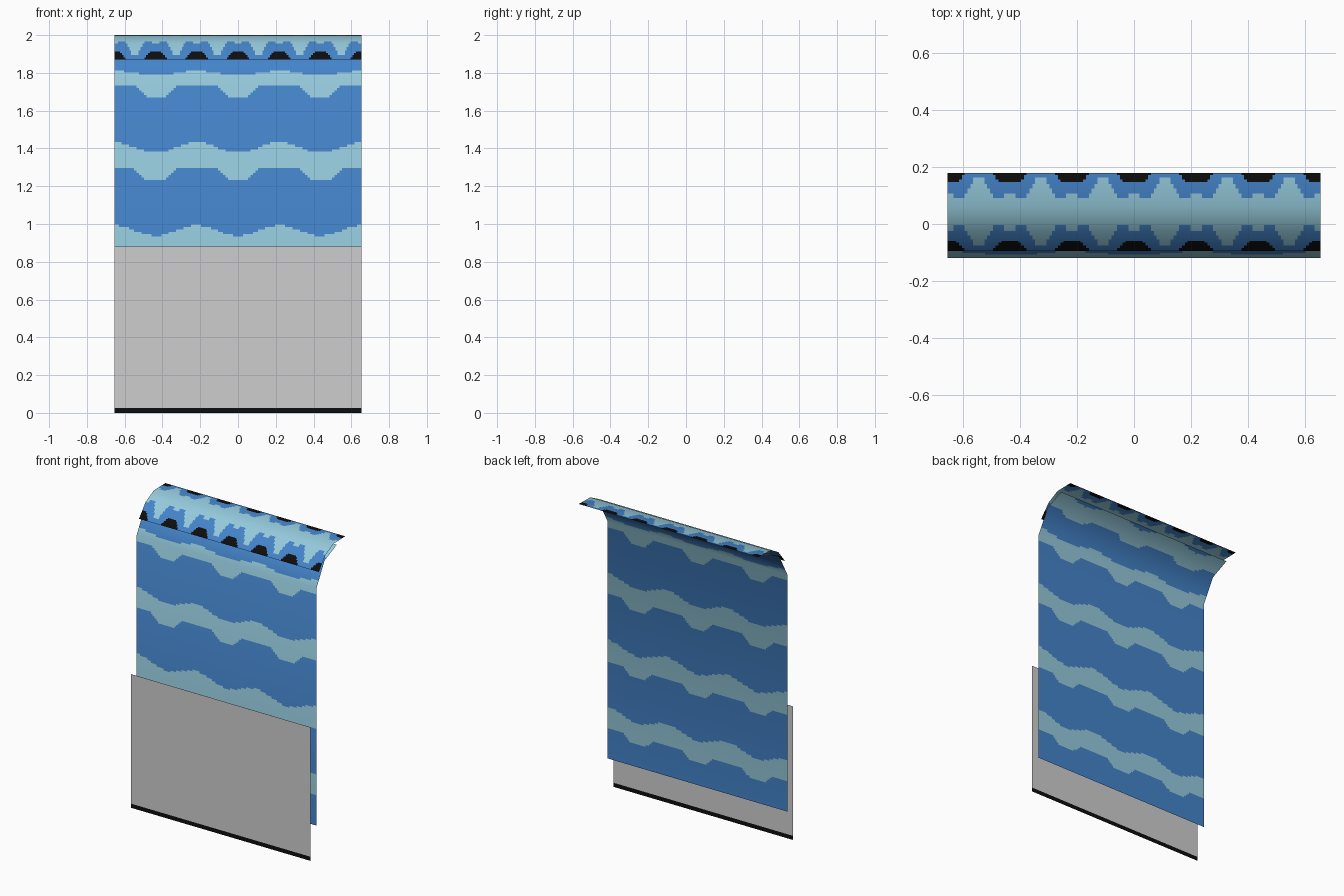
import bpy, math
from mathutils import Vector

if "Cube" in bpy.data.objects:
    bpy.data.objects.remove(bpy.data.objects["Cube"])

HALF = 0.655          # half width of every sheet
PERIOD = HALF / 1.5   # wave repeat across the cloth


def srgb(r, g, b):
    def f(c):
        c /= 255
        return c / 12.92 if c <= 0.04045 else ((c + 0.055) / 1.055) ** 2.4
    return (f(r), f(g), f(b), 1)


def material(name, rgb):
    m = bpy.data.materials.new(name)
    m.diffuse_color = srgb(*rgb)
    m.use_nodes = True
    m.node_tree.nodes["Principled BSDF"].inputs["Base Color"].default_value = m.diffuse_color
    return m


BLUE = material("blue", (68, 132, 202))
PALE = material("pale_blue", (149, 202, 220))
BLACK = material("black", (13, 13, 13))
GREY = material("light_grey", (206, 206, 206))


def sheet(name, profile, columns, step, mats, rule):
    """Sweep a (y, z) profile across x as a fine grid; rule(x, y, z, arc) colours it."""
    pts = [Vector(p) for p in profile]
    dirs = [(b - a).normalized() for a, b in zip(pts, pts[1:])]
    tang = [dirs[0]] + [(a + b).normalized() for a, b in zip(dirs, dirs[1:])] + [dirs[-1]]
    rows, arc = [], 0
    for i, (a, b) in enumerate(zip(pts, pts[1:])):
        length = (b - a).length
        n = max(1, round(length / step))
        for k in range(n + (i == len(pts) - 2)):
            t = k / n
            rows.append((a.lerp(b, t), arc + length * t, tang[i].lerp(tang[i + 1], t)))
        arc += length
    verts, normals, faces, index = [], [], [], []
    for p, s, d in rows:
        for c in range(columns + 1):
            verts.append((-HALF + 2 * HALF * c / columns, p.x, p.y))
            normals.append(Vector((0, -d.y, d.x)).normalized())
    w = columns + 1
    for r in range(len(rows) - 1):
        mid = (rows[r][0] + rows[r + 1][0]) / 2
        s = (rows[r][1] + rows[r + 1][1]) / 2
        for c in range(columns):
            a = r * w + c
            faces.append((a, a + 1, a + w + 1, a + w))
            x = -HALF + 2 * HALF * (c + 0.5) / columns
            index.append(rule(x, mid.x, mid.y, s))
    me = bpy.data.meshes.new(name)
    me.from_pydata(verts, [], faces)
    for m in mats:
        me.materials.append(m)
    for f, i in zip(me.polygons, index):
        f.material_index = i
        f.use_smooth = True
    me.normals_split_custom_set_from_vertices(normals)
    ob = bpy.data.objects.new(name, me)
    bpy.context.collection.objects.link(ob)
    return ob


# Wavy pale bands repeating up the blue cloth
BEND = 1.77

def cloth_rule(x, y, z, arc):
    v = z if z < BEND else BEND + (z - BEND) * 2.5
    c = math.cos(2 * math.pi * x / PERIOD)
    for k in range(-2, 3):
        top = 1.405 - 0.027 * c + 0.44 * k
        low = 1.29 - 0.055 * max(0, min(1, 1.3 * c)) + 0.44 * k
        if low < v < top:
            return 1
    return 0


# Scalloped borders along both edges of the canopy
CANOPY = [(-0.095, 1.87), (-0.025, 1.955), (0.06, 1.998), (0.18, 2.0)]
CANOPY_LEN = sum((Vector(b) - Vector(a)).length for a, b in zip(CANOPY, CANOPY[1:]))

def canopy_rule(x, y, z, arc):
    t = min(arc / 0.13, (CANOPY_LEN - arc) / 0.085)
    half = PERIOD / 4
    u = abs((x + half) % (2 * half) - half)       # distance from scallop centre
    if t < 0.42 and u < 0.065 - 0.08 * t:
        return 2
    tongue = t > 0.22 and half - u < max(0.015, 0.06 * (t - 0.1))
    notch = t > 0.85 and u < 0.015
    return 1 if t > 1 or tongue or notch else 0


# Hanging cloth that leans back at the top
sheet("hanging_cloth", [(-0.12, 0.21), (-0.12, BEND), (-0.035, 1.922), (0.092, 1.978)],
      100, 0.0125, [BLUE, PALE], cloth_rule)

# Curved canopy over the cloth
sheet("canopy", CANOPY, 132, 0.008, [BLUE, PALE, BLACK], canopy_rule)

# Plain front panel with a dark bottom strip
sheet("front_panel", [(-0.18, 0), (-0.18, 0.027), (-0.18, 0.88)], 1, 1,
      [GREY, BLACK], lambda x, y, z, arc: 1 if z < 0.027 else 0)
